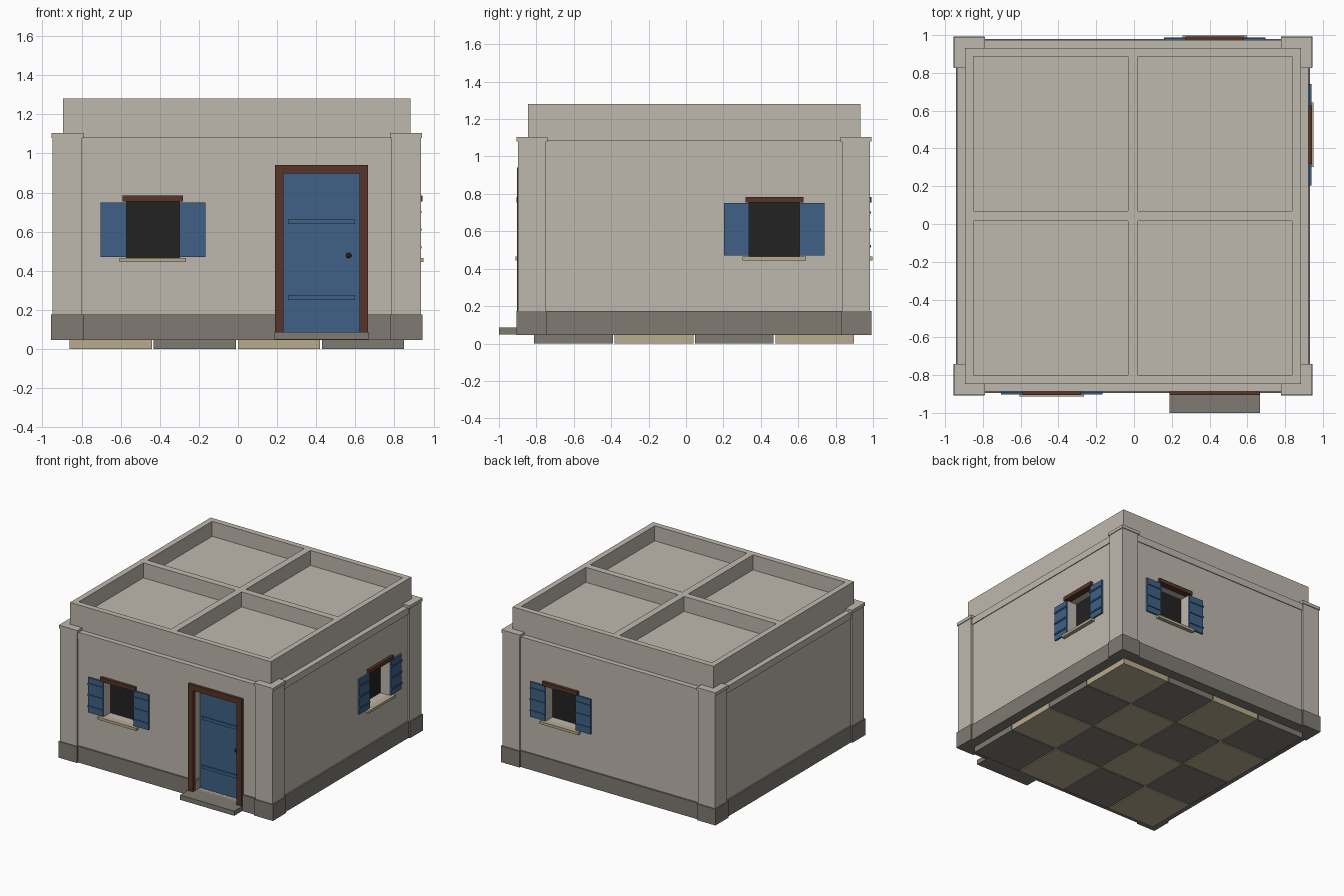
import bpy, bmesh, math
from mathutils import Matrix, Vector

if "Cube" in bpy.data.objects:
    bpy.data.objects.remove(bpy.data.objects["Cube"])

CX, CY = -0.006, 0.043      # house centre
W = 0.925                   # half width of the walls


def mat(name, r, g, b):
    m = bpy.data.materials.new(name)
    m.diffuse_color = (r, g, b, 1)
    m.use_nodes = True
    m.node_tree.nodes["Principled BSDF"].inputs["Base Color"].default_value = m.diffuse_color
    return m


PLASTER = mat("pale plaster", 0.52, 0.48, 0.42)
STONE = mat("grey stone", 0.215, 0.195, 0.17)
TAN = mat("tan stone", 0.48, 0.41, 0.27)
BLUE = mat("blue paint", 0.05, 0.12, 0.24)
BROWN = mat("brown wood", 0.095, 0.036, 0.021)
DARK = mat("dark interior", 0.016, 0.016, 0.016)
KNOB = mat("dark metal", 0.03, 0.014, 0.01)


def boxes(name, material, spans, m=Matrix()):
    """One object from boxes (x0, x1, y0, y1, z0, z1), moved by matrix m."""
    bm = bmesh.new()
    for x0, x1, y0, y1, z0, z1 in spans:
        mid = Vector(((x0 + x1) / 2, (y0 + y1) / 2, (z0 + z1) / 2))
        size = Matrix.Diagonal((x1 - x0, y1 - y0, z1 - z0, 1))
        bmesh.ops.create_cube(bm, size=1, matrix=m @ Matrix.Translation(mid) @ size)
    me = bpy.data.meshes.new(name)
    bm.to_mesh(me)
    bm.free()
    me.materials.append(material)
    ob = bpy.data.objects.new(name, me)
    bpy.context.collection.objects.link(ob)
    return ob


def block(name, material, h, z0, z1):
    """Square block of half width h, centred on the house."""
    return boxes(name, material, [(CX - h, CX + h, CY - h, CY + h, z0, z1)])


def cut(ob, spans, m=Matrix()):
    """Cut box shaped holes into an object."""
    c = boxes("cutter", PLASTER, spans, m)
    c.data.materials.clear()
    c.data.materials.append(ob.data.materials[0])
    mod = ob.modifiers.new("cut", 'BOOLEAN')
    mod.operation, mod.solver, mod.object = 'DIFFERENCE', 'EXACT', c
    deps = bpy.context.evaluated_depsgraph_get()
    me = bpy.data.meshes.new_from_object(ob.evaluated_get(deps))
    ob.modifiers.clear()
    ob.data = me
    bpy.data.objects.remove(c)


# floor tiles in a checker pattern
for colour, name, odd in ((TAN, "tan_tiles", 0), (STONE, "grey_tiles", 1)):
    boxes(name, colour, [
        (x, x + 0.421, y, y + 0.421, 0, 0.045)
        for i in range(4) for j in range(4) if (i + j) % 2 == odd
        for x, y in [(CX - 0.855 + 0.43 * i, CY - 0.855 + 0.43 * j)]])

# walls, base course and cornice
walls = block("walls", PLASTER, W, 0.05, 1.08)
plinth = block("plinth", STONE, 0.937, 0.045, 0.175)
block("cornice", PLASTER, 0.931, 1.03, 1.085)

# roof parapet with four sunken bays
parapet = block("roof_parapet", PLASTER, 0.889, 1.07, 1.28)
cut(parapet, [(CX + a, CX + a + 0.816, CY + b, CY + b + 0.816, 1.16, 1.4)
              for a in (-0.843, 0.027) for b in (-0.843, 0.027)])


# corner pilasters with base and cap
def corners(name, material, inner, outer, z0, z1):
    spans = []
    for sx in (-1, 1):
        for sy in (-1, 1):
            xs = sorted((CX + sx * inner, CX + sx * outer))
            ys = sorted((CY + sy * inner, CY + sy * outer))
            spans.append((*xs, *ys, z0, z1))
    boxes(name, material, spans)


corners("pilaster_bases", STONE, 0.785, 0.95, 0.045, 0.175)
corners("pilasters", PLASTER, 0.792, 0.942, 0.17, 1.082)
corners("pilaster_caps", PLASTER, 0.783, 0.948, 1.08, 1.105)


# windows: local x runs along the wall, local -y points outwards
def window(side, x, y, angle):
    m = Matrix.Translation((x, y, 0)) @ Matrix.Rotation(angle, 4, 'Z')
    cut(walls, [(-0.135, 0.135, -0.1, 0.09, 0.465, 0.753)], m)
    boxes(side + "_window_pane", DARK, [(-0.135, 0.135, 0.083, 0.095, 0.465, 0.753)], m)
    boxes(side + "_window_sill", TAN, [(-0.17, 0.17, -0.03, 0.02, 0.445, 0.466)], m)
    boxes(side + "_window_lintel", BROWN, [(-0.155, 0.155, -0.024, 0.03, 0.753, 0.784)], m)
    parts = []
    for x0 in (-0.268, 0.135):
        parts.append((x0, x0 + 0.133, -0.013, 0.003, 0.47, 0.75))
        for z in (0.52, 0.61, 0.70):      # shutter battens
            parts.append((x0, x0 + 0.133, -0.02, -0.012, z - 0.006, z + 0.006))
    boxes(side + "_shutters", BLUE, parts, m)


window("front", -0.435, CY - W, 0)
window("right", CX + W, 0.472, math.pi / 2)
window("back", 0.427, CY + W, math.pi)

# doorway, cut through walls and base course
F = CY - W
D = 0.427
hole = [(D - 0.195, D + 0.195, F - 0.2, F + 0.085, 0.085, 0.9)]
cut(walls, hole)
cut(plinth, hole)
boxes("door_frame", BROWN, [
    (D - 0.239, D - 0.194, F - 0.022, F + 0.01, 0.087, 0.942),
    (D + 0.194, D + 0.239, F - 0.022, F + 0.01, 0.087, 0.942),
    (D - 0.194, D + 0.194, F - 0.022, F + 0.01, 0.897, 0.942)])
boxes("door", BLUE, [
    (D - 0.195, D + 0.195, F + 0.07, F + 0.09, 0.086, 0.9),
    (D - 0.172, D + 0.172, F + 0.06, F + 0.072, 0.25, 0.275),
    (D - 0.172, D + 0.172, F + 0.06, F + 0.072, 0.64, 0.665)])
boxes("door_step", STONE, [(D - 0.24, D + 0.24, -1.0, F + 0.02, 0.048, 0.086)])

# door knob
bpy.ops.mesh.primitive_uv_sphere_add(segments=12, ring_count=8, radius=0.014,
                                     location=(0.566, F + 0.055, 0.478))
knob = bpy.context.object
knob.name = "door_knob"
knob.data.materials.append(KNOB)
bpy.ops.object.shade_smooth_by_angle()
